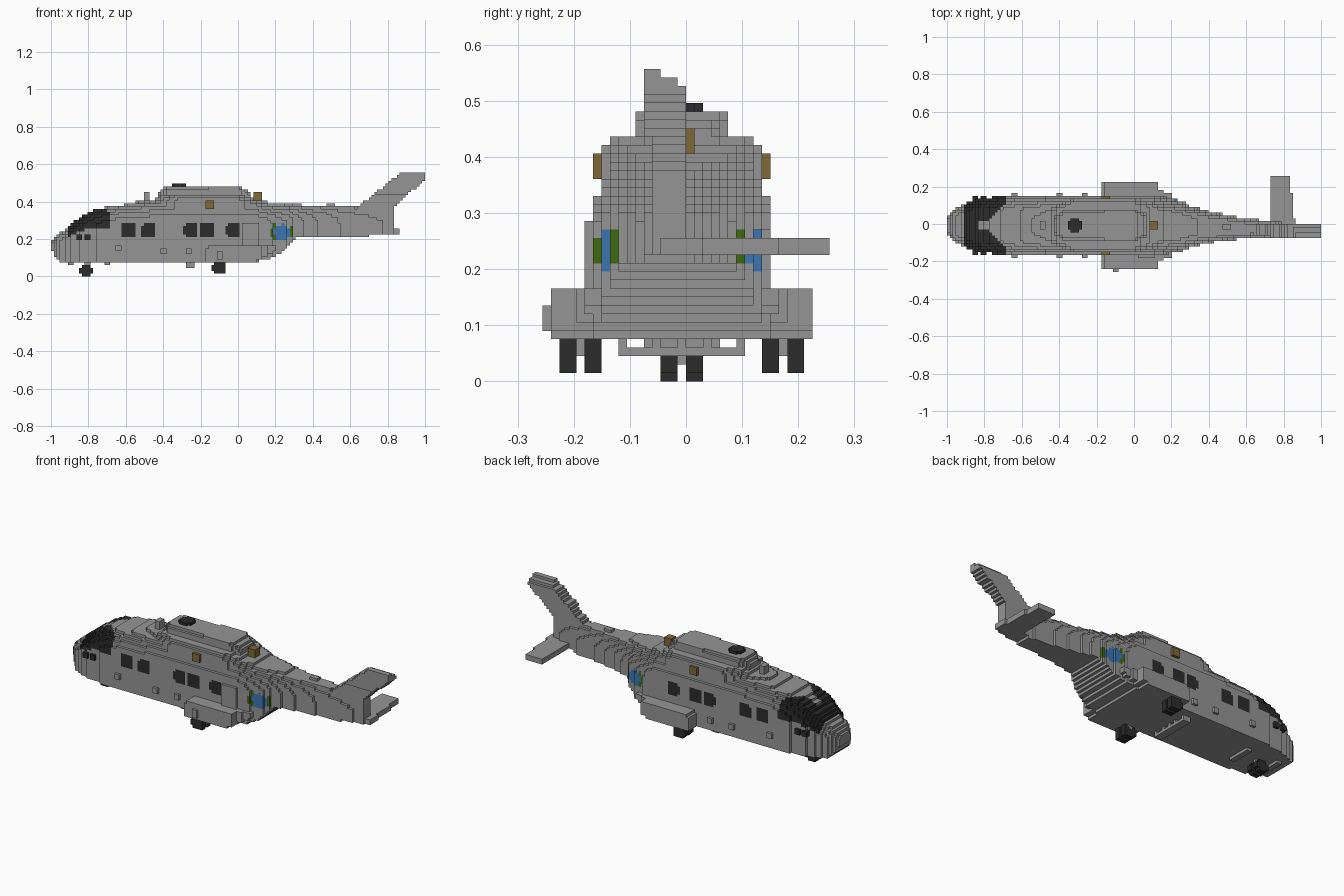
import bpy, math

if "Cube" in bpy.data.objects:
    bpy.data.objects.remove(bpy.data.objects["Cube"], do_unlink=True)

V = 2 / 133                      # block size
ORIGIN = (-66.5 * V, 0.0, 0.0)   # grid offset
MID = -0.5 * V                   # centre plane of the airframe


def material(name, rgb):
    m = bpy.data.materials.new(name)
    m.use_nodes = True
    m.diffuse_color = (*rgb, 1)
    m.node_tree.nodes["Principled BSDF"].inputs["Base Color"].default_value = (*rgb, 1)
    return m


GREY = material("airframe grey", (0.30, 0.30, 0.30))
DARK = material("dark glass and rubber", (0.025, 0.025, 0.025))
OCHRE = material("exhaust ochre", (0.21, 0.14, 0.04))
BLUE = material("marking blue", (0.045, 0.18, 0.44))
GREEN = material("marking green", (0.05, 0.14, 0.005))


def interp(t, pts):
    if t <= pts[0][0]:
        return pts[0][1]
    for (a, va), (b, vb) in zip(pts, pts[1:]):
        if t <= b:
            return va + (vb - va) * (t - a) / (b - a)
    return pts[-1][1]


def blocks(name, lo, hi, mats, inside=lambda x, y, z: True, paint=lambda x, y, z: 0):
    """Fill a shape with grid blocks and keep only the outer faces, merged into strips."""
    a = [round((l - o) / V) for l, o in zip(lo, ORIGIN)]
    b = [round((h - o) / V) for h, o in zip(hi, ORIGIN)]
    cells = {}
    for i in range(a[0], b[0]):
        for j in range(a[1], b[1]):
            for k in range(a[2], b[2]):
                p = [o + (n + 0.5) * V for o, n in zip(ORIGIN, (i, j, k))]
                if inside(*p):
                    cells[i, j, k] = paint(*p)
    index, faces, slots = {}, [], []

    def step(c, axis, n):
        return tuple(v + n * (q == axis) for q, v in enumerate(c))

    for axis in range(3):
        run = 1 if axis == 0 else 0
        side = 3 - axis - run
        for sign in (-1, 1):
            shown = {c: m for c, m in cells.items() if step(c, axis, sign) not in cells}
            for c, m in shown.items():
                if shown.get(step(c, run, -1)) == m:
                    continue
                n = 1
                while shown.get(step(c, run, n)) == m:
                    n += 1
                base = step(c, axis, 1) if sign > 0 else c
                quad = [step(step(base, run, u), side, w)
                        for u, w in ((0, 0), (n, 0), (n, 1), (0, 1))]
                if (sign > 0) == (axis == 1):
                    quad.reverse()
                faces.append([index.setdefault(q, len(index)) for q in quad])
                slots.append(m)
    mesh = bpy.data.meshes.new(name)
    mesh.from_pydata([[o + n * V for o, n in zip(ORIGIN, q)] for q in index], [], faces)
    for m in mats:
        mesh.materials.append(m)
    for poly, m in zip(mesh.polygons, slots):
        poly.material_index = m
    ob = bpy.data.objects.new(name, mesh)
    bpy.context.collection.objects.link(ob)
    return ob


# Fuselage and tail boom: height, width and centre line along the length
TOP = [(-1, .19), (-.97, .225), (-.92, .248), (-.88, .29), (-.82, .335), (-.76, .36),
       (-.69, .372), (-.6, .385), (-.45, .4), (.1, .4), (.16, .387), (.5, .38), (.68, .37)]
BOTTOM = [(-1, .16), (-.975, .1), (-.95, .083), (-.9, .075), (.08, .075), (.15, .09),
          (.22, .117), (.28, .17), (.32, .213), (.6, .213), (.83, .225)]
WIDTH = [(-1, .04), (-.96, .085), (-.9, .12), (-.83, .145), (-.7, .156), (.15, .156),
         (.27, .13), (.3, .11), (.4, .085), (.55, .06), (.7, .045), (.83, .034)]
CENTRE = [(.1, MID), (.8, -.03)]
SHOULDER = [(.1, .66), (.35, .4)]
WINDOWS = (-.584, -.477, -.25, -.163, -.024)


def in_hull(x, y, z):
    lo, hi = interp(x, BOTTOM), interp(x, TOP)
    if x > .83 or not lo < z < hi:
        return False
    t, s = (z - lo) / (hi - lo), interp(x, SHOULDER)
    w = interp(x, WIDTH)
    if t > s:
        w *= math.sqrt(1 - ((t - s) / (1.05 - s + .01)) ** 2 * .95)
    return abs(y - interp(x, CENTRE)) < w


def paint_hull(x, y, z):
    off = abs(y - MID)
    # Cockpit glazing with a grey centre spine that widens aft
    if -.917 < x < -.69 and z > .25 - max(0, -.82 - x) * .4:
        spine = .025 + max(0, x + .78)
        if x < -.84 or off > spine:
            return 1
    # Cabin windows
    if off > .142:
        for wx in WINDOWS:
            dx, dz = abs(x - wx), abs(z - .2475)
            if dx < .037 and dz < .038 and dx + dz < .064:
                return 1
    # Round side marking
    r = math.hypot(x - .235, z - .237)
    if off > .06:
        if r < .042:
            return 2
        if r < .058 and abs(x - .235) > .037:
            return 3
    return 0


blocks("fuselage", (-1, -.18, .075), (.84, .18, .42), (GREY, DARK, BLUE, GREEN),
       in_hull, paint_hull)


# Engine cowl and gearbox housing on the roof
def lofted(width, top, corner):
    def inside(x, y, z):
        hi = interp(x, top)
        w = interp(x, width) - max(0, z - hi + corner) * .8
        return z < hi and abs(y - MID) < w
    return inside


blocks("engine_cowl", (-.58, -.18, .36), (.2, .18, .45), (GREY,),
       lofted([(-.58, .05), (-.42, .105), (-.32, .143), (.0, .143), (.1, .12), (.2, .08)],
              [(-.58, .395), (-.44, .415), (-.4, .437), (0, .437), (.1, .41), (.2, .39)], .03))
blocks("gearbox_housing", (-.43, -.12, .40), (.07, .12, .50), (GREY,),
       lofted([(-.43, .04), (-.38, .078), (0, .085), (.07, .06)],
              [(-.43, .45), (-.37, .487), (0, .487), (.07, .445)], .022))
blocks("rotor_hub", (-.36, -.06, .4812), (-.26, .06, .496), (DARK,),
       lambda x, y, z: math.hypot(x + .313, y - MID) < .039)
blocks("roof_intake", (-.505, -.03, .39), (-.475, .015, .455), (GREY,))
blocks("boom_antenna", (.48, -.03, .37), (.525, 0, .392), (GREY,))

# Exhausts
blocks("rear_exhaust", (.09, -.03, .376), (.135, .015, .455), (OCHRE,))
for name, y in (("right_exhaust", -.165), ("left_exhaust", .09)):
    blocks(name, (-.18, y, .361), (-.125, y + .06, .406), (OCHRE,))


# Tail fin, raked aft and thinner towards the tip
def in_fin(x, y, z):
    if not (z < .37 + (x - .64) * .81 and z > .37 + (x - .83) * .88):
        return False
    lo = -.075 if z > .44 else -.06
    hi = interp(z, [(.37, 0), (.515, 0), (.54, -.015), (.55, -.045)])
    return lo < y < hi


blocks("tail_fin", (.64, -.09, .30), (1, .03, .56), (GREY,), in_fin)

# One sided tailplane
blocks("tailplane", (.73, -.045, .2256), (.87, .256, .256), (GREY,),
       lambda x, y, z: x < .858 - max(0, y - .03) * .12)


# Sponsons, wheels and exterior fittings on both sides
def in_sponson(x, y, z):
    off = abs(y - MID)
    reach = interp(x, [(-.18, .222), (-.155, .236), (.13, .236), (.132, .19), (.2, .165)])
    if z > .15 and x < -.16:
        return False
    return .1 < off < reach and z > .075 + max(0, x - .08) * .5


def disc(cx, cz):
    return lambda x, y, z: math.hypot(x - cx, z - cz) < .0365


for side, s in (("right", -1), ("left", 1)):
    a, b = sorted((MID + s * .10, MID + s * .24))
    blocks(side + "_sponson", (-.18, a, .075), (.2, b, .165), (GREY,), in_sponson)
    for n, d in (("inner", .158), ("outer", .203)):
        c = MID + s * (d + .0)
        blocks(f"{side}_{n}_main_wheel", (-.15, c - V, 0), (-.05, c + V, .09), (DARK,),
               disc(-.1, 3 * V))
    c = MID + s * 1.9 * V
    blocks(side + "_nose_wheel", (-.87, c - V, 0), (-.75, c + V, .07), (DARK,),
           disc(-.811, 2 * V))
    # Axle and leg
    a, b = sorted((MID + s * .15, MID + s * .21))
    blocks(side + "_axle", (-.115, a, .045), (-.085, b, .08), (GREY,))
    # Nose sensors and small side fittings
    for n, x in enumerate((-.87, -.82)):
        y = MID + s * (.137 if n == 0 else .145)
        blocks(f"{side}_nose_sensor_{n + 1}", (x, y - V, .195), (x + .03, y + V, .225), (DARK,))
    for n, (x, z) in enumerate(((-.28, .12), (-.66, .14), (-.42, .12))):
        y = MID + s * .158
        blocks(f"{side}_side_fitting_{n + 1}", (x, y - V, z), (x + .03, y + V, z + .03), (GREY,))

blocks("nose_leg", (-.825, -.015, .03), (-.795, 0, .09), (GREY,))
blocks("right_sponson_light", (-.11, -.256, .09), (-.08, -.235, .135), (GREY,))
blocks("right_door_rail", (.03, -.18, .165), (.12, -.15, .285), (GREY,))

# Belly antennas
blocks("belly_antenna_bar", (-.285, -.12, .045), (-.24, .105, .06), (GREY,))
for n, y in enumerate((-.12, -.06, -.015, .03, .09)):
    blocks(f"belly_antenna_post_{n + 1}", (-.285, y, .06), (-.24, y + V, .08), (GREY,))
for n, x in enumerate((-.91, -.72)):
    blocks(f"belly_block_{n + 1}", (x, -.075, .06), (x + .03, .06, .085), (GREY,))
